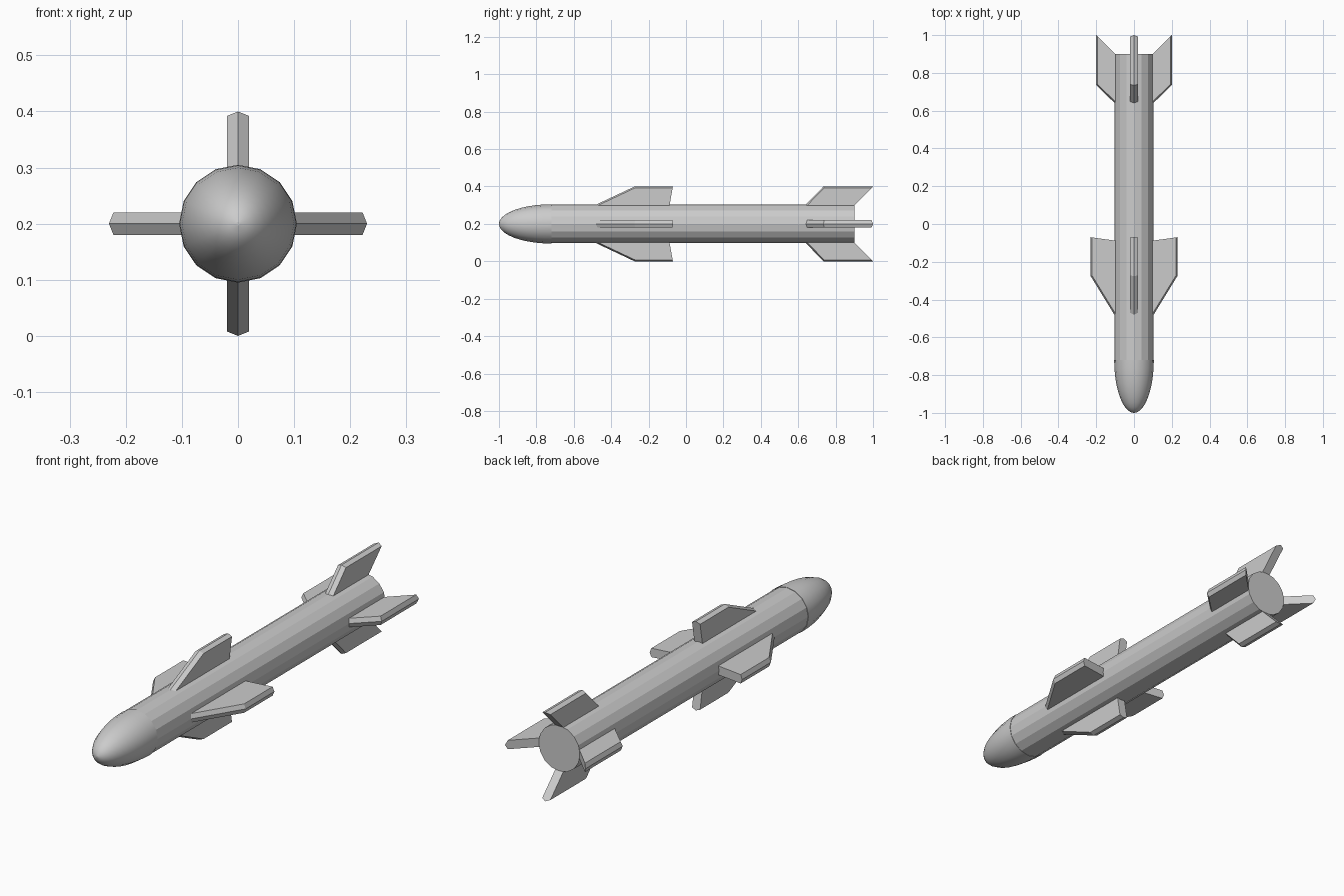
import bpy, bmesh, math
from mathutils import Matrix, Vector

if "Cube" in bpy.data.objects:
    bpy.data.objects.remove(bpy.data.objects["Cube"])

CZ, SIDES, R = 0.2, 16, 0.103


def add_object(name, bm, smooth=False):
    bmesh.ops.recalc_face_normals(bm, faces=bm.faces)
    for f in bm.faces:
        f.smooth = smooth and len(f.verts) < 5
    me = bpy.data.meshes.new(name)
    bm.to_mesh(me)
    bm.free()
    ob = bpy.data.objects.new(name, me)
    bpy.context.collection.objects.link(ob)
    return ob


def lathe(name, profile, smooth):
    """Faceted solid of revolution about the long axis from (y, radius) rings."""
    bm = bmesh.new()
    rings = []
    for y, r in profile:
        rings.append([bm.verts.new((r * math.sin(2 * math.pi * i / SIDES), y,
                                    CZ + r * math.cos(2 * math.pi * i / SIDES)))
                      for i in range(SIDES)])
    for a, b in zip(rings, rings[1:]):
        for i in range(SIDES):
            j = (i + 1) % SIDES
            bm.faces.new((a[i], a[j], b[j], b[i]))
    bm.faces.new(rings[0])
    bm.faces.new(rings[-1])
    bmesh.ops.remove_doubles(bm, verts=bm.verts, dist=1e-5)
    return add_object(name, bm, smooth)


def fin(name, angle, root, tip, height, t=0.02, bevel=0.008, base=0.1):
    """Swept plate with a ridged leading edge and tip, and a flat trailing edge."""
    span = height - base
    lead = (tip[0] - root[0]) / span
    trail = (tip[1] - root[1]) / span
    r0, r1 = base - 0.012, height - bevel          # root is sunk into the body
    shift = bevel * math.hypot(1, lead)

    def lead_y(r): return root[0] + lead * (r - base)
    def trail_y(r): return root[1] + trail * (r - base)

    bm = bmesh.new()
    rot = Matrix.Rotation(angle, 3, 'Y')

    def v(x, y, r):
        return bm.verts.new(rot @ Vector((x, y, r)) + Vector((0, 0, CZ)))

    a, b = [[v(x, lead_y(r0) + shift, r0), v(x, lead_y(r1) + shift, r1),
             v(x, trail_y(r1), r1), v(x, trail_y(r0), r0)] for x in (-t, t)]
    m = [v(0, lead_y(r0), r0), v(0, lead_y(height), height),
         v(0, trail_y(height), height)]
    for s in (a, b):
        bm.faces.new(s)
        bm.faces.new((s[0], m[0], m[1], s[1]))
        bm.faces.new((s[1], m[1], m[2], s[2]))
    bm.faces.new((a[3], a[2], m[2], b[2], b[3]))
    bm.faces.new((a[0], m[0], b[0], b[3], a[3]))
    add_object(name, bm)


# Faceted tube body
lathe("body", [(-0.74, R), (0.9, R)], False)

# Smooth elliptical nose, slightly proud of the body
steps = 10
nose = [(-0.72 - 0.28 * math.cos(i * math.pi / 2 / steps),
         0.105 * math.sin(i * math.pi / 2 / steps)) for i in range(1, steps + 1)]
lathe("nose", [(-1.0, 0.003)] + nose, True)

# Four wings and four tail fins in a cross
for k, side in enumerate(("top", "right", "bottom", "left")):
    ang = k * math.pi / 2
    fin("wing_" + side, ang, (-0.487, -0.088), (-0.275, -0.07), 0.23 if k % 2 else 0.2)
    fin("tail_fin_" + side, ang, (0.638, 0.9), (0.735, 1.0), 0.2)
